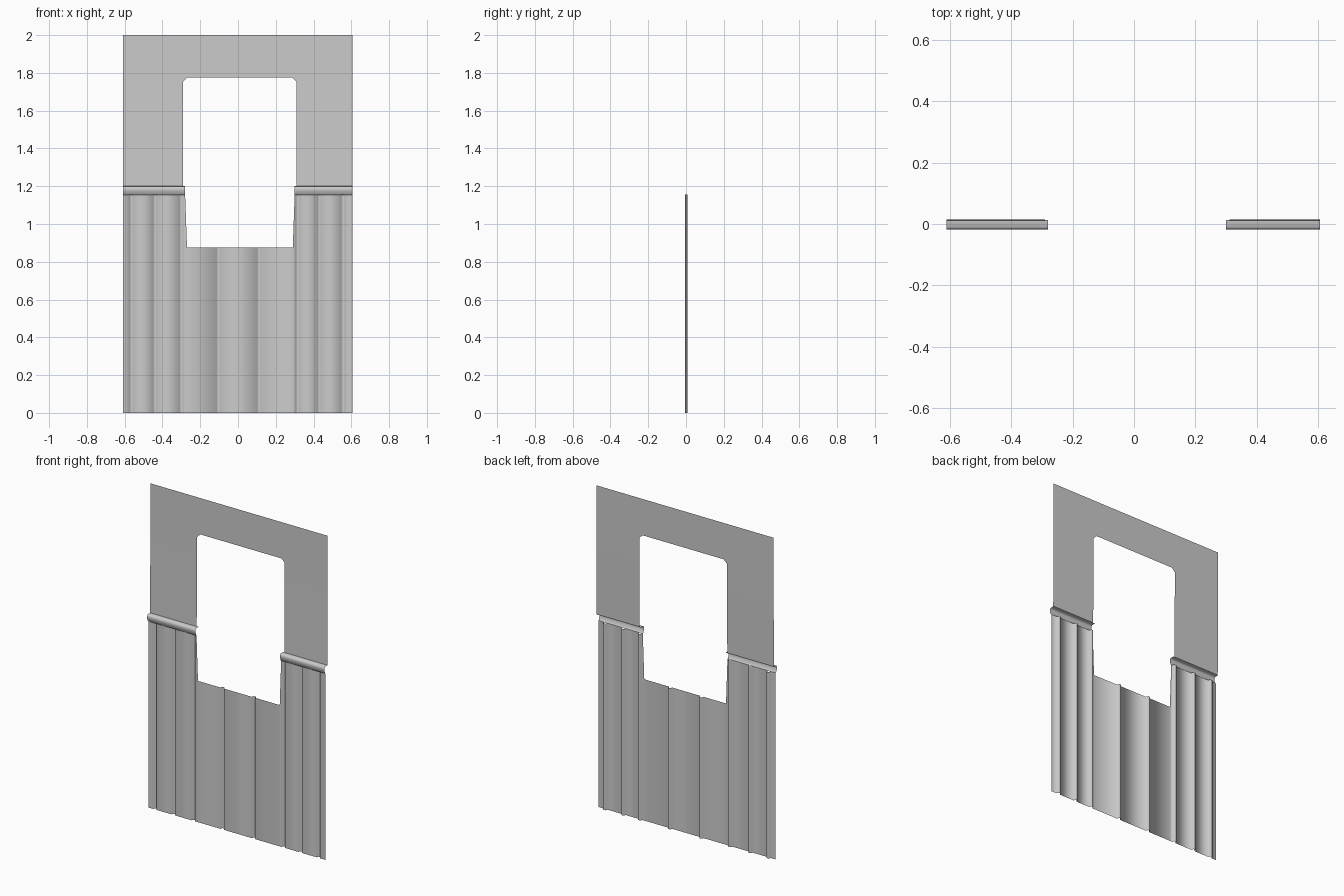
import bpy

if "Cube" in bpy.data.objects:
    bpy.data.objects.remove(bpy.data.objects["Cube"])

LEFT, RIGHT = -0.61, 0.605      # outer wall edges
SILL, RAIL = 0.875, 1.155       # bottom of opening, underside of rail


def make_object(name, verts, faces):
    me = bpy.data.meshes.new(name)
    me.from_pydata(verts, [], faces)
    me.validate()
    for p in me.polygons:
        p.use_smooth = True
    ob = bpy.data.objects.new(name, me)
    bpy.context.collection.objects.link(ob)
    return ob


def loft(name, rows):
    """Skin a grid of points given as equal-length rows."""
    n = len(rows[0])
    verts = [p for r in rows for p in r]
    faces = [(i * n + j, i * n + j + 1, (i + 1) * n + j + 1, (i + 1) * n + j)
             for i in range(len(rows) - 1) for j in range(n - 1)]
    return make_object(name, verts, faces)


# Wainscot boards: flat face with recessed grooves
def board_profile(x0, x1, grooves):
    pts = [(x0, -0.006)]
    for c in grooves:
        pts += [(c - 0.012, -0.006), (c - 0.007, 0.008),
                (c + 0.007, 0.008), (c + 0.012, -0.006)]
    return pts + [(x1, -0.006)]


def boards(name, x0, x1, grooves, top, flare0=0, flare1=0):
    prof = board_profile(x0, x1, grooves)
    rows = [[(x, y, z) for x, y in prof] for z in (0, SILL)]
    if top > SILL:
        row = [[x, y, top] for x, y in prof]
        row[0][0] += flare0
        row[-1][0] += flare1
        rows.append([tuple(p) for p in row])
    loft(name, rows)


boards("wainscot_left", LEFT, -0.27, (-0.565, -0.44, -0.301), RAIL, flare1=-0.01)
boards("wainscot_under_window", -0.27, 0.29, (-0.105, 0.11), SILL)
boards("wainscot_right", 0.29, RIGHT, (0.315, 0.43, 0.555), RAIL, flare0=0.01)

# Chair rail: open moulding profile (y, z) swept on each side of the opening
rail = [(-0.006, 1.153), (-0.011, 1.157), (-0.013, 1.165), (-0.017, 1.172),
        (-0.018, 1.185), (-0.016, 1.195), (-0.010, 1.199), (0.013, 1.2)]
for name, x0, x1 in (("chair_rail_left", LEFT, -0.28),
                     ("chair_rail_right", 0.30, RIGHT)):
    loft(name, [[(x, y, z) for x in (x0, x1)] for y, z in rail])

# Upper wall: thin sheet around the opening, with chamfered top corners
L, R, TOP, CH = -0.29, 0.31, 1.775, 0.022


def wall_y(z):
    return 0.010 + 0.004 * min(1, (z - 1.2) / 0.45)


outline = {
    "left": [(LEFT, 1.2), (L, 1.2), (LEFT, 1.45), (L, 1.45),
             (LEFT, TOP - CH), (L, TOP - CH), (LEFT, TOP), (L + CH, TOP)],
    "right": [(R, 1.2), (RIGHT, 1.2), (R, 1.45), (RIGHT, 1.45),
              (R, TOP - CH), (RIGHT, TOP - CH), (R - CH, TOP), (RIGHT, TOP)],
}
for side, pts in outline.items():
    p3 = [(x, wall_y(z), z) for x, z in pts]
    loft("upper_wall_" + side, [p3[i:i + 2] for i in range(0, 8, 2)])
loft("upper_wall_head", [[(x, wall_y(z), z) for x in (LEFT, L + CH, R - CH, RIGHT)]
                         for z in (TOP, 2.0)])
